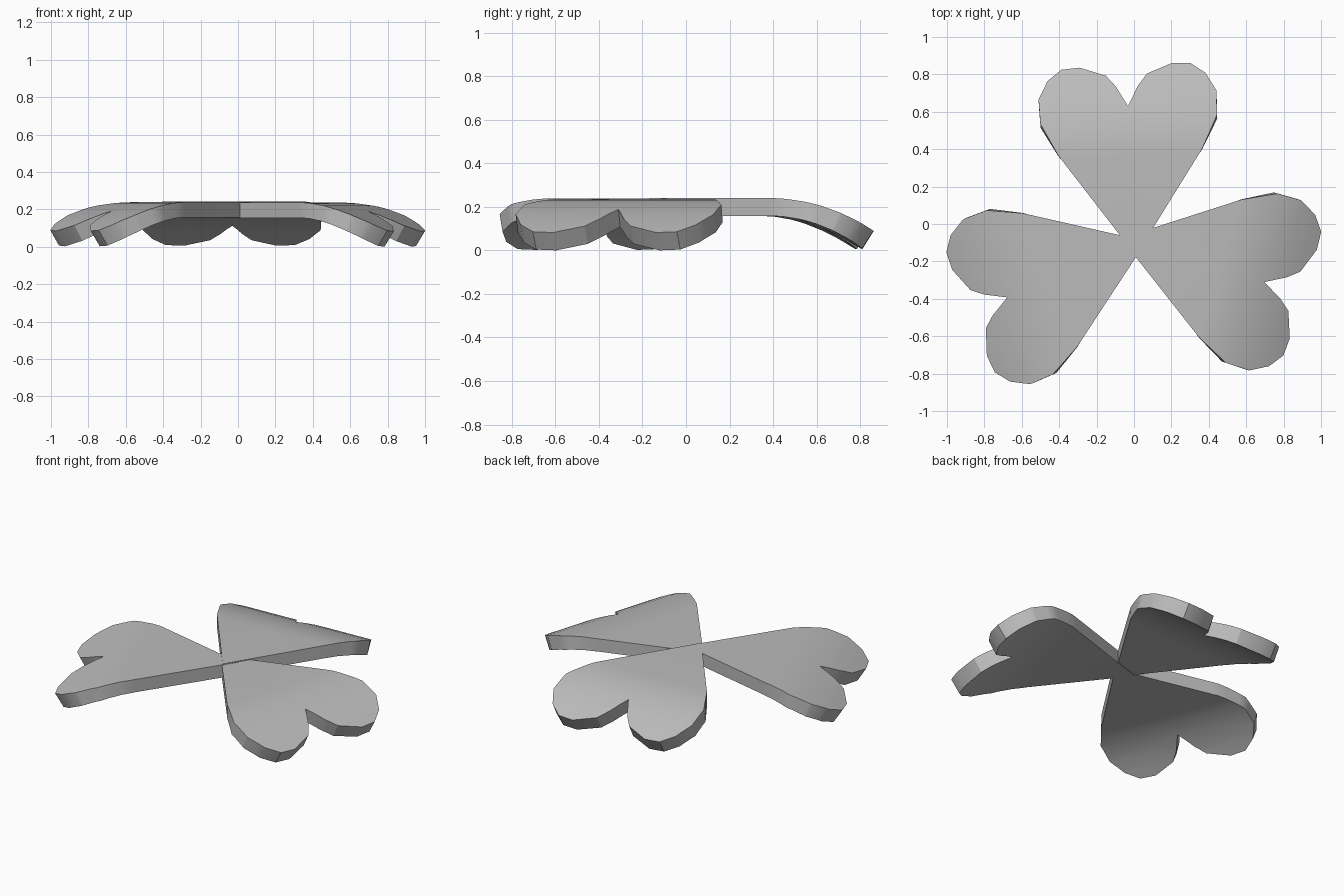
import bpy, bmesh, math
from mathutils import Matrix, Vector

cube = bpy.data.objects.get("Cube")
if cube:
    bpy.data.objects.remove(cube, do_unlink=True)

THICKNESS = 0.082
BEND_START = 0.53
BEND = 0.64

# One flat colour
grey = bpy.data.materials.new("leaf_grey")
grey.use_nodes = True
colour = (0.5, 0.5, 0.5, 1)
grey.diffuse_color = colour
grey.node_tree.nodes["Principled BSDF"].inputs["Base Color"].default_value = colour

# Right half of the heart outline, from the pointed tip to the notch
half = [(0, 0), (.386, .556), (.473, .731), (.476, .862), (.423, .957),
        (.346, 1.014), (.248, 1.02), (.11, .97), (.06, .91), (0, .802)]
outline = half + [(-x, y) for x, y in half[-2:0:-1]]


def curl(x, y, lower):
    """Bend the outer part of a leaf down; the underside follows the bend."""
    reach = max(0, y - BEND_START)
    slope = 2 * BEND * reach
    z = -BEND * reach ** 2
    if lower:
        return Vector((x, y - slope * THICKNESS, z - THICKNESS))
    return Vector((x, y, z))


def make_leaf(name, tip, angle, height):
    bm = bmesh.new()
    bm.faces.new([bm.verts.new((x, y, 0)) for x, y in outline])

    # Cross cuts let the flat heart bend smoothly
    cuts = [((0, 0, 0), (1, 0, 0))]
    cuts += [((0, BEND_START + 0.08 * i, 0), (0, 1, 0)) for i in range(6)]
    for point, normal in cuts:
        bmesh.ops.bisect_plane(bm, geom=bm.verts[:] + bm.edges[:] + bm.faces[:],
                               plane_co=point, plane_no=normal, dist=0.0005)

    # Thicken, then curl both sides
    bmesh.ops.solidify(bm, geom=bm.faces[:], thickness=THICKNESS)
    middle = sum(v.co.z for v in bm.verts) / len(bm.verts)
    for v in bm.verts:
        v.co = curl(v.co.x, v.co.y, v.co.z < middle)
    bmesh.ops.recalc_face_normals(bm, faces=bm.faces[:])

    place = Matrix.Translation((*tip, height)) @ Matrix.Rotation(math.radians(angle - 90), 4, 'Z')
    bm.transform(place)
    mesh = bpy.data.meshes.new(name)
    bm.to_mesh(mesh)
    bm.free()
    mesh.materials.append(grey)
    leaf = bpy.data.objects.new(name, mesh)
    bpy.context.collection.objects.link(leaf)
    bpy.ops.object.select_all(action='DESELECT')
    leaf.select_set(True)
    bpy.context.view_layer.objects.active = leaf
    bpy.ops.object.shade_smooth_by_angle(angle=math.radians(30))


# Three leaves meeting at the centre
make_leaf("back_leaf", (.01, -.17), 93, .241)
make_leaf("left_leaf", (-.07, -.076), -17, .236)
make_leaf("right_leaf", (.066, -.092), 202, .238)
